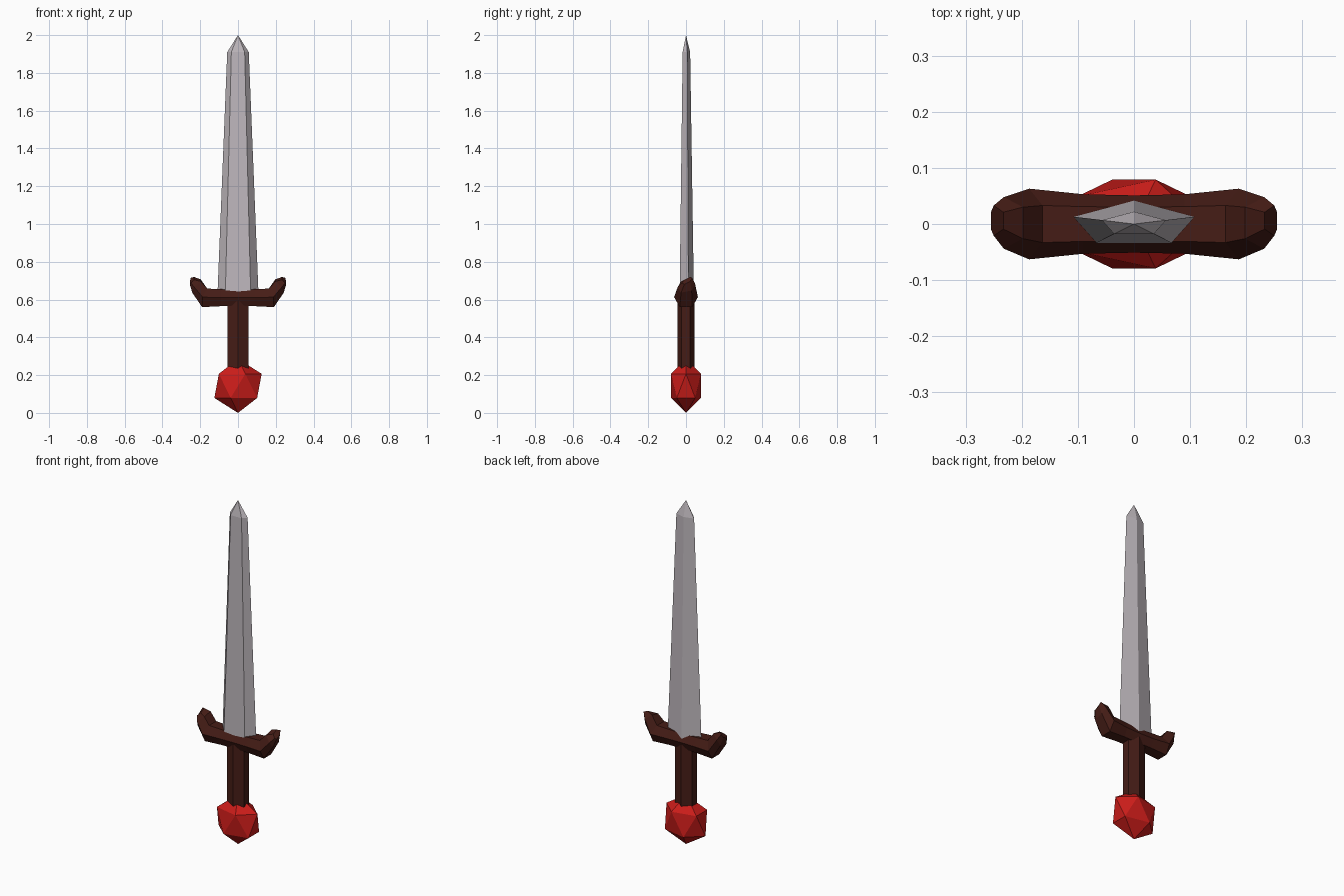
import bpy, bmesh
from math import sin, cos, pi

if "Cube" in bpy.data.objects:
    bpy.data.objects.remove(bpy.data.objects["Cube"])


def material(name, rgb):
    m = bpy.data.materials.new(name)
    m.diffuse_color = (*rgb, 1)
    m.use_nodes = True
    m.node_tree.nodes["Principled BSDF"].inputs["Base Color"].default_value = m.diffuse_color
    return m


steel = material("steel", (0.52, 0.48, 0.51))
wood = material("dark_wood", (0.06, 0.012, 0.008))
red = material("red_gem", (0.6, 0.012, 0.01))


def loft(name, rings, mat):
    """Join rings of points into a closed, flat-shaded skin."""
    bm = bmesh.new()
    loops = [[bm.verts.new(p) for p in ring] for ring in rings]
    n = len(loops[0])
    for a, b in zip(loops, loops[1:]):
        for i in range(n):
            j = (i + 1) % n
            bm.faces.new((a[i], a[j], b[j], b[i]))
    bm.faces.new(loops[0])
    bm.faces.new(loops[-1])
    bmesh.ops.remove_doubles(bm, verts=bm.verts, dist=0.0005)
    bmesh.ops.recalc_face_normals(bm, faces=bm.faces)
    me = bpy.data.meshes.new(name)
    bm.to_mesh(me)
    bm.free()
    ob = bpy.data.objects.new(name, me)
    me.materials.append(mat)
    bpy.context.collection.objects.link(ob)
    return ob


def polygon(n, rx, ry, z):
    return [(rx * sin(2 * pi * i / n), ry * cos(2 * pi * i / n), z) for i in range(n)]


# Five-sided tapering blade with a short point
loft("blade", [polygon(5, 0.115, 0.042, 0.61),
               polygon(5, 0.060, 0.022, 1.91),
               polygon(5, 0.0001, 0.0001, 2.0)], steel)

# Six-sided grip
loft("grip", [polygon(6, 0.0635, 0.045, 0.2),
              polygon(6, 0.0635, 0.045, 0.61)], wood)


# Hexagonal guard section: (x, z) of bottom, middle and top, then half widths, y shift, tilt
def section(side, low, mid, top, wide, narrow, shift=0, tilt=0):
    pts = [(low, narrow), (mid, wide), (top, narrow), (top, -narrow), (mid, -wide), (low, -narrow)]
    return [(side * p[0], y + shift, p[1] + y * tilt) for p, y in pts]


# Guard with upturned ends, mirrored in x
half = [((0.09, 0.565), (0.09, 0.61), (0.09, 0.655), 0.053, 0.031),
        ((0.19, 0.56), (0.187, 0.613), (0.163, 0.658), 0.063, 0.033),
        ((0.242, 0.642), (0.232, 0.675), (0.198, 0.702), 0.046, 0.028, 0.002, 0.2),
        ((0.255, 0.688), (0.25, 0.702), (0.233, 0.712), 0.027, 0.015, 0.006, 0.5)]
middle = ((0, 0.565), (0, 0.61), (0, 0.65), 0.051, 0.03)
loft("guard", [section(-1, *s) for s in reversed(half)] + [section(1, *middle)]
     + [section(1, *s) for s in half], wood)

# Faceted gem pommel
bpy.ops.mesh.primitive_ico_sphere_add(subdivisions=1, radius=1, location=(0, 0, 0.143))
pommel = bpy.context.object
pommel.name = "pommel"
pommel.scale = (0.14, 0.093, 0.143)
pommel.data.materials.append(red)
